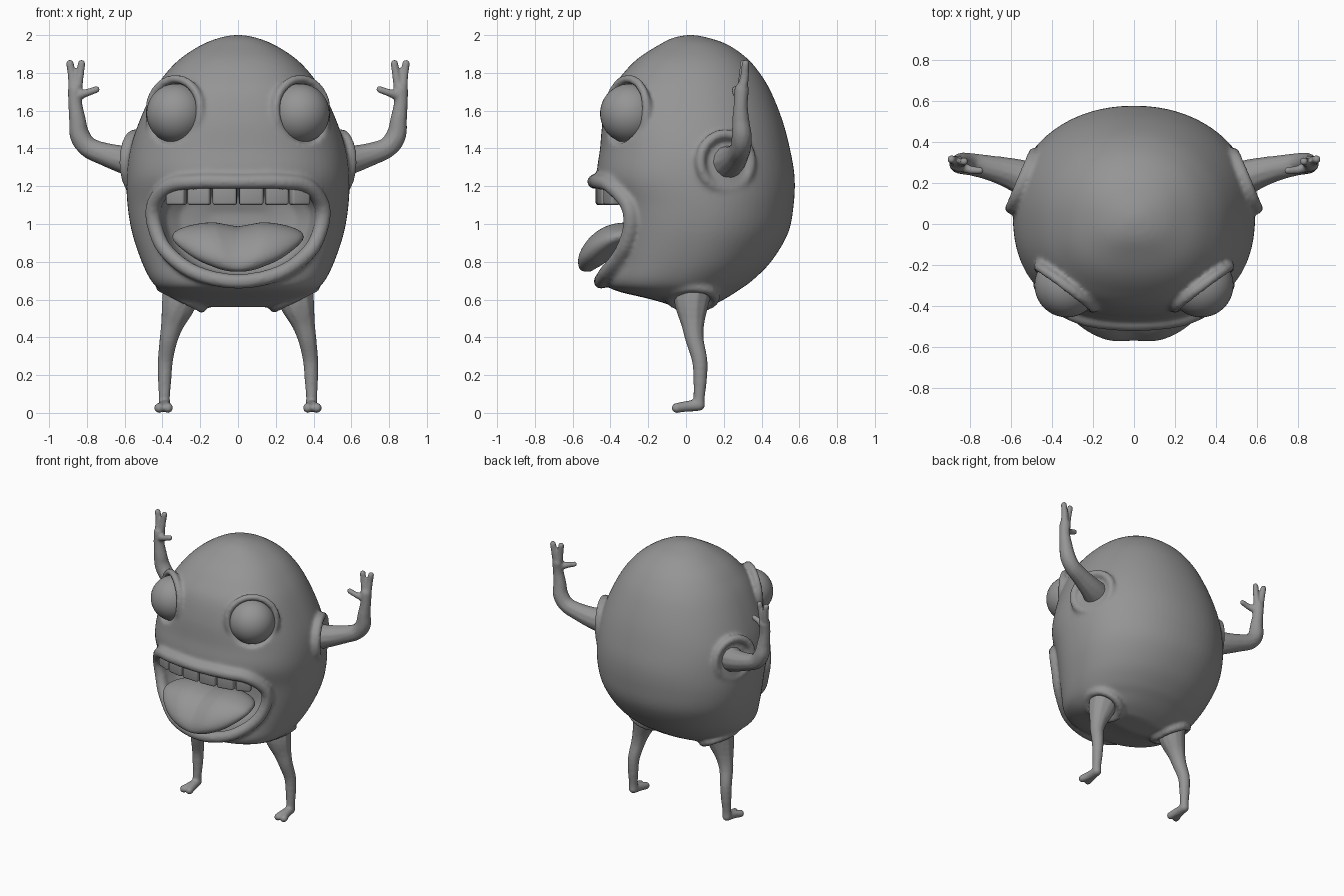
import bpy, bmesh, math
from mathutils import Vector, Matrix

if "Cube" in bpy.data.objects:
    bpy.data.objects.remove(bpy.data.objects["Cube"])

GREY = (0.3, 0.3, 0.3, 1)
skin = bpy.data.materials.new("plain_grey")
skin.use_nodes = True
skin.diffuse_color = GREY
for node in skin.node_tree.nodes:
    if node.type == 'BSDF_PRINCIPLED':
        node.inputs["Base Color"].default_value = GREY


def spline(pts, n=8, closed=False):
    """Catmull-Rom samples through tuples of any length."""
    last = len(pts) - 1
    pick = (lambda i: pts[i % len(pts)]) if closed else (lambda i: pts[max(0, min(last, i))])
    out = []
    for i in range(len(pts) if closed else last):
        quad = [pick(i + k) for k in (-1, 0, 1, 2)]
        for j in range(n):
            t = j / n
            out.append(tuple(0.5 * (2 * b + (c - a) * t + (2 * a - 5 * b + 4 * c - d) * t * t
                                    + (3 * b - a - 3 * c + d) * t ** 3)
                             for a, b, c, d in zip(*quad)))
    return out if closed else out + [tuple(pts[-1])]


def loft(bm, rings):
    """Skin a row of closed rings and cap both ends."""
    rows = [[bm.verts.new(p) for p in ring] for ring in rings]
    for a, b in zip(rows, rows[1:]):
        for i in range(len(a)):
            k = (i + 1) % len(a)
            bm.faces.new((a[i], a[k], b[k], b[i]))
    bm.faces.new(rows[0])
    bm.faces.new(rows[-1])


def ball(bm, centre, r, subdivisions=2):
    bmesh.ops.create_icosphere(bm, subdivisions=subdivisions, radius=r,
                               matrix=Matrix.Translation(centre))


def chain(bm, pts, n=8, closed=False):
    """Overlapping balls along a path of (x, y, z, radius)."""
    for x, y, z, r in spline(pts, n, closed):
        ball(bm, (x, y, z), r)


def ring(bm, centre, axis, major, minor):
    """A doughnut of balls facing along the axis."""
    turn = Vector(axis).to_track_quat('Z', 'Y')
    for i in range(48):
        a = math.tau * i / 48
        ball(bm, Vector(centre) + turn @ Vector((major * math.cos(a), major * math.sin(a), 0)), minor)


def finish(bm, name, voxel=0, smooth=4):
    bmesh.ops.recalc_face_normals(bm, faces=bm.faces[:])
    for f in bm.faces:
        f.smooth = True
    mesh = bpy.data.meshes.new(name)
    bm.to_mesh(mesh)
    bm.free()
    obj = bpy.data.objects.new(name, mesh)
    bpy.context.scene.collection.objects.link(obj)
    mesh.materials.append(skin)
    if voxel:
        rm = obj.modifiers.new("blend", 'REMESH')
        rm.mode = 'VOXEL'
        rm.voxel_size = voxel
        rm.use_smooth_shade = True
        sm = obj.modifiers.new("soften", 'SMOOTH')
        sm.factor = 0.5
        sm.iterations = smooth
    return obj


# Body outline: height, half width, front y, back y
BODY = spline([(0.56, 0.22, -0.05, 0.12), (0.60, 0.33, -0.18, 0.20), (0.65, 0.41, -0.38, 0.28),
               (0.70, 0.46, -0.43, 0.35), (0.80, 0.51, -0.42, 0.45), (0.95, 0.56, -0.41, 0.54),
               (1.10, 0.585, -0.42, 0.57), (1.25, 0.59, -0.47, 0.575), (1.40, 0.57, -0.455, 0.55),
               (1.55, 0.52, -0.44, 0.51), (1.70, 0.45, -0.40, 0.45), (1.80, 0.38, -0.33, 0.39),
               (1.88, 0.30, -0.25, 0.32), (1.95, 0.19, -0.14, 0.22), (1.985, 0.10, -0.07, 0.12),
               (2.0, 0.03, 0.0, 0.05)], 5)


def section(row, n=72):
    z, w, yf, yb = row
    pts = []
    for i in range(n):
        c, s = math.cos(math.tau * i / n), math.sin(math.tau * i / n)
        e = 2 / (2.4 if s < 0 else 2.1)
        pts.append((math.copysign(w * abs(c) ** e, c),
                    (yf + yb) / 2 + math.copysign((yb - yf) / 2 * abs(s) ** e, s), z))
    return pts


def front_y(x, z):
    """Depth of the face surface."""
    _, w, yf, yb = min(BODY, key=lambda r: abs(r[0] - z))
    k = max(0, 1 - min(1, abs(x) / w) ** 2.4) ** (1 / 2.4)
    return (yf + yb) / 2 - (yb - yf) / 2 * k


bm = bmesh.new()
loft(bm, [section(r) for r in BODY])
core = finish(bm, "body_core")

# Cutter for the mouth hollow and the eye sockets
half = [(0.2, 1.2), (0.33, 1.18), (0.405, 1.09), (0.4, 0.98), (0.34, 0.86), (0.2, 0.76)]
mouth = [(0, 1.2)] + half + [(0, 0.72)] + [(-x, z) for x, z in reversed(half)]
rim = spline(mouth, 6, True)


def mouth_ring(y, k):
    return [(x * k, y, 0.96 + (z - 0.96) * k) for x, z in rim]


bm = bmesh.new()
loft(bm, [mouth_ring(y, k) for y, k in ((-0.8, 1), (-0.28, 1), (-0.2, 0.93), (-0.14, 0.75), (-0.11, 0.4))])
for s in (1, -1):
    ball(bm, (s * 0.345, -0.33, 1.585), 0.163, 4)
cutter = finish(bm, "face_cutter")
cutter.hide_render = True

cut = core.modifiers.new("hollow", 'BOOLEAN')
cut.operation = 'DIFFERENCE'
cut.solver = 'EXACT'
cut.object = cutter
bpy.context.view_layer.update()
carved = bpy.data.meshes.new_from_object(core.evaluated_get(bpy.context.evaluated_depsgraph_get()))
for helper in (core, cutter):
    bpy.data.objects.remove(helper)

# Body blended with lips, eyelid rims and limb collars
bm = bmesh.new()
bm.from_mesh(carved)
lips = []
for x, z in mouth:
    lx, lz = x * 1.1, 0.96 + (z - 0.96) * 1.1
    lips.append((lx, front_y(lx, lz) - 0.02, lz, 0.042))
chain(bm, lips, 9, True)
for s in (1, -1):
    ring(bm, (s * 0.335, -0.31, 1.6), (s * 0.6, -0.8, 0.05), 0.168, 0.026)
    ring(bm, (s * 0.545, 0.21, 1.33), (s * 0.92, 0.39, 0), 0.145, 0.03)
    ring(bm, (s * 0.30, 0.035, 0.61), (s * 0.45, 0, -0.9), 0.12, 0.028)
finish(bm, "body", 0.013, 7)

# Eyes
for s, side in ((1, "left"), (-1, "right")):
    bm = bmesh.new()
    bmesh.ops.create_uvsphere(bm, u_segments=40, v_segments=24, radius=0.158,
                              matrix=Matrix.Translation((s * 0.327, -0.297, 1.585)))
    finish(bm, side + "_eye")

    # Arm with two fingers and a thumb
    bm = bmesh.new()
    chains = [
        [(0.48, 0.2, 1.32, 0.1), (0.58, 0.24, 1.335, 0.08), (0.69, 0.27, 1.365, 0.064),
         (0.79, 0.29, 1.405, 0.056), (0.838, 0.295, 1.47, 0.054), (0.85, 0.29, 1.55, 0.046),
         (0.862, 0.29, 1.64, 0.038), (0.862, 0.295, 1.71, 0.04)],
        [(0.87, 0.295, 1.7, 0.03), (0.878, 0.31, 1.78, 0.024), (0.89, 0.315, 1.85, 0.021)],
        [(0.855, 0.295, 1.7, 0.03), (0.838, 0.3, 1.78, 0.022), (0.828, 0.305, 1.85, 0.021)],
        [(0.85, 0.285, 1.68, 0.03), (0.80, 0.265, 1.695, 0.021), (0.75, 0.26, 1.712, 0.019)]]
    for path in chains:
        chain(bm, [(s * x, y, z, r) for x, y, z, r in path], 10)
    finish(bm, side + "_arm", 0.008)

    # Leg with a two-toed foot
    bm = bmesh.new()
    chains = [
        [(0.29, 0.04, 0.68, 0.11), (0.315, 0.03, 0.58, 0.092), (0.345, 0.035, 0.48, 0.064),
         (0.367, 0.045, 0.39, 0.05), (0.384, 0.072, 0.28, 0.042), (0.388, 0.075, 0.18, 0.037),
         (0.39, 0.07, 0.09, 0.031), (0.39, 0.068, 0.045, 0.032)],
        [(0.39, 0.07, 0.042, 0.032), (0.38, 0.0, 0.034, 0.029), (0.37, -0.05, 0.026, 0.027)],
        [(0.39, 0.07, 0.042, 0.032), (0.40, 0.0, 0.034, 0.029), (0.418, -0.05, 0.026, 0.027)]]
    for path in chains:
        chain(bm, [(s * x, y, z, r) for x, y, z, r in path], 10)
    finish(bm, side + "_leg", 0.008)

    # Upper teeth follow the lip
    for i, (x, width) in enumerate(((0.07, 0.128), (0.205, 0.122), (0.325, 0.105))):
        turn = math.atan2(front_y(x + 0.04, 1.2) - front_y(x - 0.04, 1.2), 0.08)
        bm = bmesh.new()
        bmesh.ops.create_cube(bm, size=1, matrix=Matrix.Diagonal((width, 0.06, 0.125, 1)))
        bmesh.ops.bevel(bm, geom=bm.edges[:], offset=0.014, segments=3, profile=0.5, affect='EDGES')
        tooth = finish(bm, f"{side}_tooth_{i + 1}")
        tooth.location = (s * x, front_y(x, 1.2) + 0.005, 1.163)
        tooth.rotation_euler.z = s * turn

# Tongue: y, z, half width, half thickness, with a groove along the middle
rings = []
path = spline([(-0.13, 0.9, 0.2, 0.04), (-0.25, 0.94, 0.32, 0.065), (-0.37, 0.93, 0.35, 0.075),
               (-0.45, 0.885, 0.31, 0.078), (-0.515, 0.82, 0.22, 0.066), (-0.545, 0.77, 0.11, 0.042),
               (-0.553, 0.752, 0.02, 0.01)], 6)
for i, (y, z, w, h) in enumerate(path):
    a, b = path[max(0, i - 1)], path[min(len(path) - 1, i + 1)]
    up = Vector((0, b[1] - a[1], -(b[0] - a[0]))).normalized()
    loop = []
    for j in range(36):
        c, s = math.cos(math.tau * j / 36), math.sin(math.tau * j / 36)
        groove = 0.45 * math.exp(-(w * c / 0.09) ** 2) if s > 0 else 0
        loop.append(Vector((w * c, y, z)) + up * h * s * (1.1 - groove))
    rings.append(loop)
bm = bmesh.new()
loft(bm, rings)
finish(bm, "tongue", 0.01, 5)
